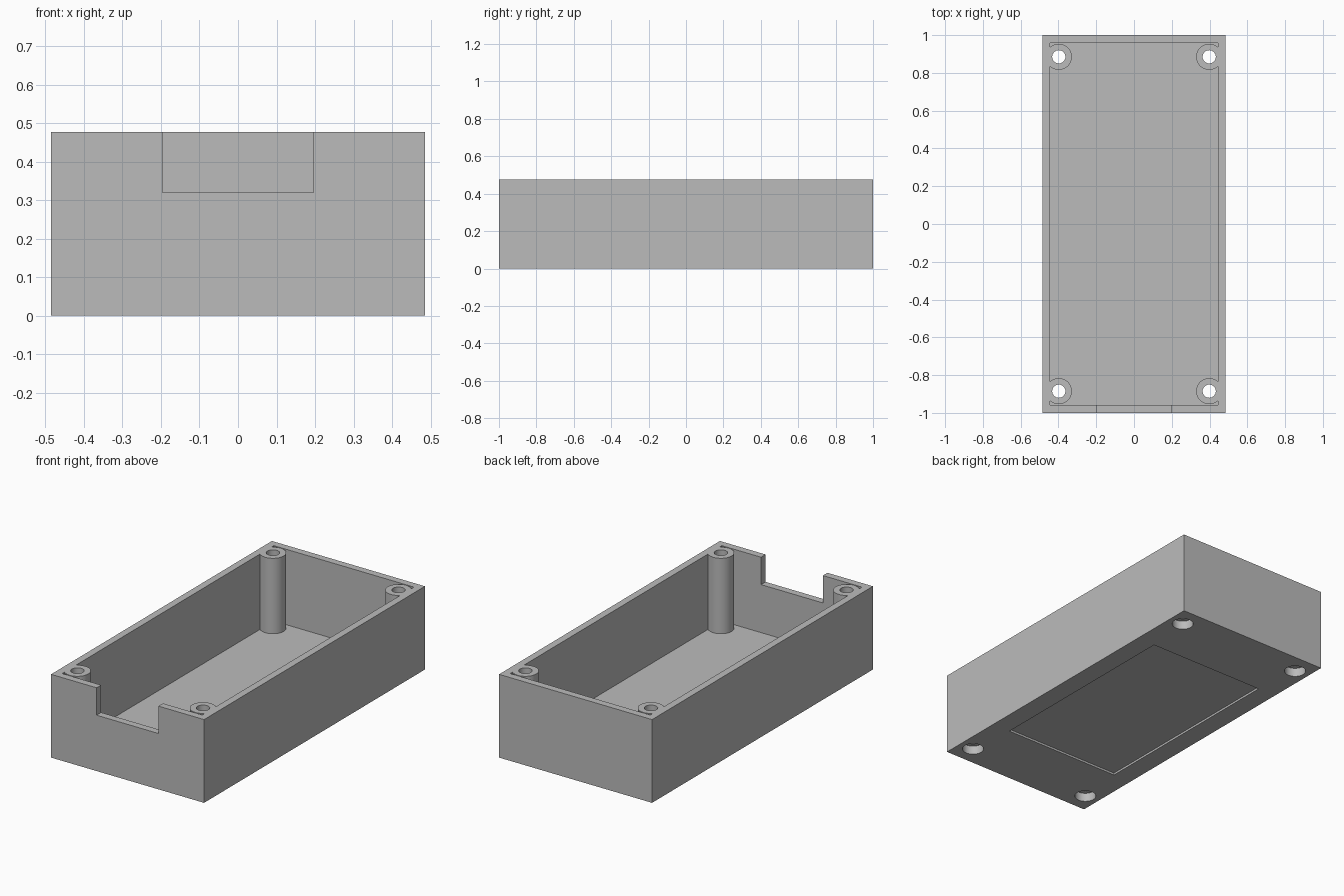
import bpy

if "Cube" in bpy.data.objects:
    bpy.data.objects.remove(bpy.data.objects["Cube"], do_unlink=True)

W, L, H = 0.485, 1.0, 0.477      # half width, half length, height
WALL, FLOOR = 0.041, 0.045
POST_X, POST_Y = 0.398, 0.885

grey = bpy.data.materials.new("plain grey")
grey.use_nodes = True
grey.diffuse_color = (0.5, 0.5, 0.5, 1)
grey.node_tree.nodes["Principled BSDF"].inputs["Base Color"].default_value = (0.5, 0.5, 0.5, 1)


def box(name, lo, hi):
    mid = [(a + b) / 2 for a, b in zip(lo, hi)]
    bpy.ops.mesh.primitive_cube_add(size=1, location=mid)
    ob = bpy.context.object
    ob.name = name
    ob.scale = [b - a for a, b in zip(lo, hi)]
    bpy.ops.object.transform_apply(location=True, rotation=True, scale=True)
    ob.data.materials.append(grey)
    return ob


def cylinder(name, x, y, radius, z0, z1):
    bpy.ops.mesh.primitive_cylinder_add(vertices=48, radius=radius, depth=z1 - z0,
                                        location=(x, y, (z0 + z1) / 2))
    ob = bpy.context.object
    ob.name = name
    ob.data.materials.append(grey)
    return ob


def combine(target, tool, operation):
    mod = target.modifiers.new(operation.lower(), 'BOOLEAN')
    mod.operation, mod.object, mod.solver = operation, tool, 'EXACT'
    bpy.context.view_layer.objects.active = target
    bpy.ops.object.modifier_apply(modifier=mod.name)
    bpy.data.objects.remove(tool, do_unlink=True)


# Open tray with a notch in the front wall and a shallow panel underneath
body = box("enclosure_body", (-W, -L, 0), (W, L, H))
combine(body, box("cavity", (WALL - W, WALL - L, FLOOR), (W - WALL, L - WALL, 1)), 'DIFFERENCE')
combine(body, box("front_notch", (-0.196, -1.1, 0.32), (0.196, -0.9, 1)), 'DIFFERENCE')
combine(body, box("base_recess", (-0.37, -0.61, -0.1), (0.37, 0.61, 0.012)), 'DIFFERENCE')

# Corner screw posts, bored through and counterbored from below
for sx in (-1, 1):
    for sy in (-1, 1):
        x, y = sx * POST_X, sy * POST_Y
        combine(body, cylinder("post", x, y, 0.069, FLOOR / 2, H), 'UNION')
        combine(body, cylinder("screw_hole", x, y, 0.035, -0.1, 1), 'DIFFERENCE')
        combine(body, cylinder("counterbore", x, y, 0.057, -0.1, 0.05), 'DIFFERENCE')

bpy.ops.object.select_all(action='DESELECT')
body.select_set(True)
bpy.context.view_layer.objects.active = body
bpy.ops.object.shade_smooth_by_angle(angle=0.5)
